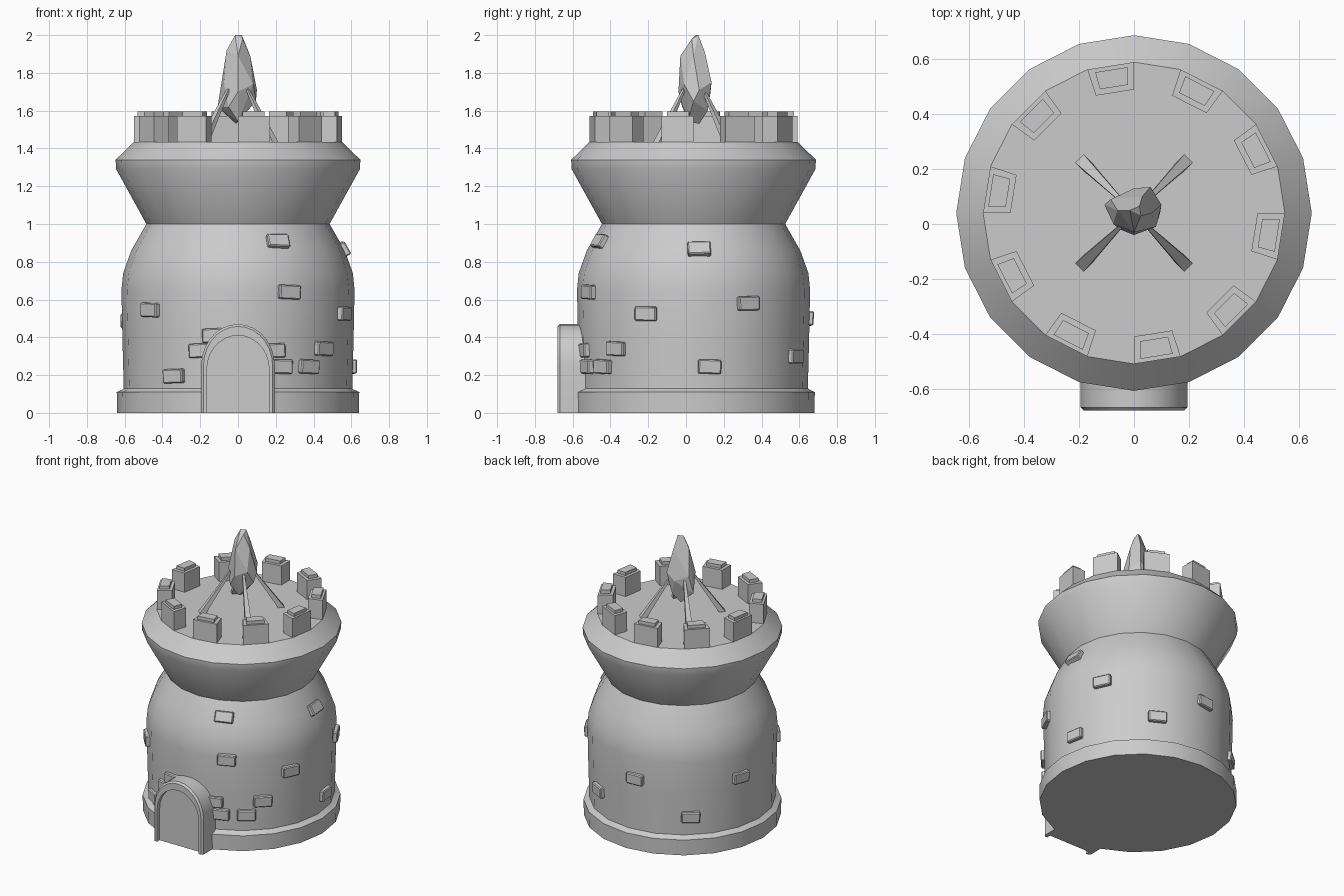
import bpy, bmesh, math, random
from math import sin, cos, radians, pi
from mathutils import Matrix, Vector

if "Cube" in bpy.data.objects:
    bpy.data.objects.remove(bpy.data.objects["Cube"])

random.seed(4)
CY = 0.04          # tower axis sits slightly behind the origin
N = 20             # sides of the tower
AXIS = Matrix.Translation((0, CY, 0))


def finish(bm, name, smooth=None):
    bmesh.ops.recalc_face_normals(bm, faces=bm.faces)
    me = bpy.data.meshes.new(name)
    bm.to_mesh(me)
    bm.free()
    ob = bpy.data.objects.new(name, me)
    bpy.context.collection.objects.link(ob)
    if smooth:
        me.shade_smooth()
        me.set_sharp_from_angle(angle=radians(smooth))
    return ob


def loft(bm, rings, closed=False):
    """Skin equal-length point rings; cap the ends or close the loop."""
    vs = [[bm.verts.new(p) for p in r] for r in rings]
    n = len(vs[0])
    pairs = list(zip(vs, vs[1:])) + ([(vs[-1], vs[0])] if closed else [])
    for a, b in pairs:
        for i in range(n):
            j = (i + 1) % n
            bm.faces.new((a[i], a[j], b[j], b[i]))
    if not closed:
        bm.faces.new(vs[0][::-1])
        bm.faces.new(vs[-1])


def polar(r, deg, z):
    return Vector((r * cos(radians(deg)), CY + r * sin(radians(deg)), z))


# Tower: turned 20-sided profile with plinth, waist and flared crown
profile = [(.64, 0), (.642, .11), (.61, .125), (.605, .13), (.612, .4), (.617, .65),
           (.608, .74), (.565, .86), (.485, 1.0), (.645, 1.29), (.648, 1.34), (.55, 1.435)]
bm = bmesh.new()
loft(bm, [[polar(r, 360 * i / N, z) for i in range(N)] for r, z in profile])
finish(bm, "tower", 44)

# Battlements: every other sector of the rim, each with an inset cap
bm = bmesh.new()


def sector(r0, r1, a0, a1, z0, z1):
    loft(bm, [[polar(r0, a0, z), polar(r1, a0, z), polar(r1, a1, z), polar(r0, a1, z)]
              for z in (z0, z1)])


for k in range(N // 2):
    a = 90 + 36 * k
    sector(.45, .55, a, a + 18, 1.43, 1.572)
    sector(.468, .532, a + 2.6, a + 15.4, 1.57, 1.595)
finish(bm, "battlements")


# Stone bricks scattered on the wall: (angle, height)
def wall(z):
    for (r0, z0), (r1, z1) in zip(profile, profile[1:]):
        if z0 <= z <= z1:
            return r0 + (r1 - r0) * (z - z0) / (z1 - z0), math.atan2(r0 - r1, z1 - z0)


bricks = [(-67, .905), (-64, .64), (-24, .525), (-42, .34), (-52, .245), (-68, .245),
          (-72, .33), (3, .865), (28, .58), (8, .245), (62, .30), (95, .50), (163, .49),
          (130, .26), (-139, .545), (-102, .41), (-109, .33), (-124, .195)]
bm = bmesh.new()
for ang, z in bricks:
    r, tilt = wall(z)
    m = (AXIS @ Matrix.Rotation(radians(ang), 4, 'Z')
         @ Matrix.Translation((r - .005, 0, z))
         @ Matrix.Rotation(-tilt, 4, 'Y')
         @ Matrix.Rotation(random.uniform(-.05, .05), 4, 'X')
         @ Matrix.Diagonal((.05, .122, .075, 1)))
    bmesh.ops.create_cube(bm, size=1, matrix=m)
bmesh.ops.bevel(bm, geom=bm.edges[:], offset=.006, segments=1, affect='EDGES')
finish(bm, "wall_bricks")


# Doorway: arched frame with a recessed panel
def arch(rx, spring, ry, y, n=14):
    pts = [(rx * cos(pi * i / n), y, spring + ry * sin(pi * i / n)) for i in range(n + 1)]
    return [(rx, y, 0)] + pts + [(-rx, y, 0)]


OUT, INN = (.195, .25, .22), (.165, .23, .18)
F, B, c = -.68, -.5, .012
sections = [arch(*OUT, B), arch(*OUT, F + c), arch(OUT[0] - c, OUT[1], OUT[2] - c, F),
            arch(*INN, F), arch(*INN, B)]
bm = bmesh.new()
loft(bm, [list(p) for p in zip(*sections)])
finish(bm, "door_frame", 40)

bm = bmesh.new()
loft(bm, [arch(.168, .23, .183, y) for y in (-.65, -.5)])
finish(bm, "door_panel", 40)

# Four tapered struts leaning from the deck to the crystal
bm = bmesh.new()
for sx in (1, -1):
    for sy in (1, -1):
        d, t = Vector((sx, sy, 0)), Vector((-sy, sx, 0))
        rings = []
        for dist, z, w in ((.185, 1.43, .022), (.05, 1.715, .007)):
            o = Vector((0, CY, z)) + d * dist
            rings.append([o + d * w * .7 * a + t * w * .7 * b
                          for a, b in ((1, 1), (-1, 1), (-1, -1), (1, -1))])
        loft(bm, rings)
finish(bm, "crystal_struts")

# Crystal: faceted hull of irregular points
points = [(-.015, .05, 2.0), (.02, .065, 2.0), (.025, .03, 1.98),
          (-.06, .05, 1.92), (.0, -.03, 1.89), (.065, .04, 1.89), (.03, .10, 1.91),
          (-.085, .09, 1.74), (-.075, .0, 1.74), (.0, -.04, 1.70), (.08, -.01, 1.74),
          (.10, .07, 1.71), (.06, .135, 1.75), (.0, .13, 1.70),
          (-.108, .07, 1.62), (-.05, -.02, 1.62), (.095, .04, 1.65), (.03, .115, 1.60),
          (.0, .01, 1.545), (-.01, .07, 1.53)]
bm = bmesh.new()
for p in points:
    bm.verts.new(p)
bmesh.ops.convex_hull(bm, input=bm.verts)
bmesh.ops.dissolve_limit(bm, angle_limit=radians(8), verts=bm.verts, edges=bm.edges)
finish(bm, "crystal")
